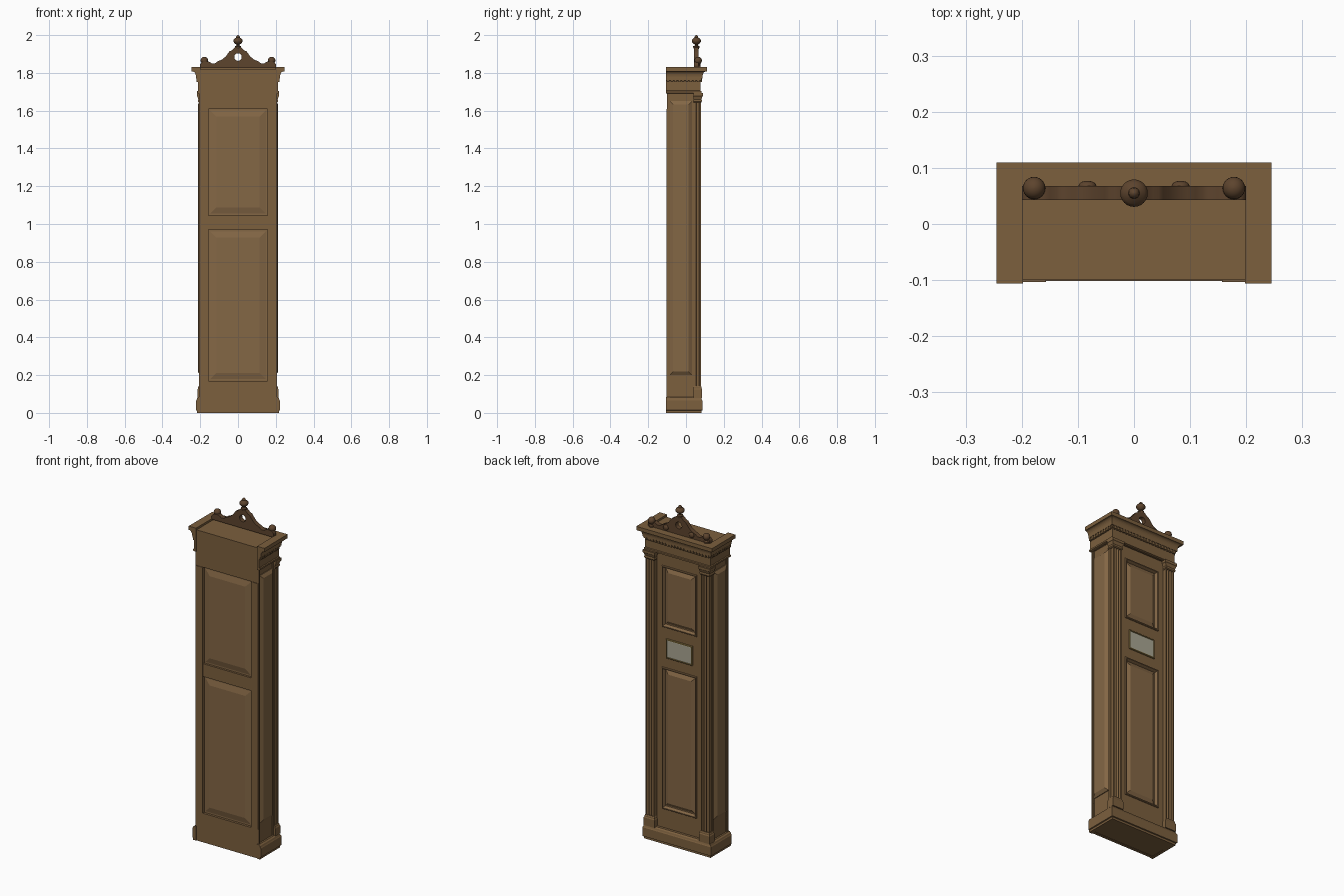
import bpy, bmesh, math
from mathutils import Vector

if "Cube" in bpy.data.objects:
    bpy.data.objects.remove(bpy.data.objects["Cube"])


def material(name, rgb):
    m = bpy.data.materials.new(name)
    m.diffuse_color = (*rgb, 1)
    m.use_nodes = True
    m.node_tree.nodes["Principled BSDF"].inputs["Base Color"].default_value = m.diffuse_color
    return m


WOOD = material("wood", (0.20, 0.115, 0.048))
PANEL = material("panel_wood", (0.23, 0.135, 0.06))
DARK = material("dark_wood", (0.11, 0.058, 0.027))
PLATE = material("plate", (0.40, 0.38, 0.29))
BRASS = material("brass", (0.25, 0.17, 0.05))


def finish(name, bm, mat, smooth=False):
    bmesh.ops.recalc_face_normals(bm, faces=bm.faces)
    me = bpy.data.meshes.new(name)
    bm.to_mesh(me)
    bm.free()
    me.materials.append(mat)
    ob = bpy.data.objects.new(name, me)
    bpy.context.collection.objects.link(ob)
    if smooth:
        bpy.ops.object.select_all(action='DESELECT')
        ob.select_set(True)
        bpy.context.view_layer.objects.active = ob
        bpy.ops.object.shade_smooth_by_angle(angle=math.radians(40))
    return ob


def loft(name, rings, mat, smooth=False):
    """Skin a stack of equal closed rings and cap both ends."""
    bm = bmesh.new()
    vr = [[bm.verts.new(p) for p in r] for r in rings]
    n = len(vr[0])
    for a, b in zip(vr, vr[1:]):
        for i in range(n):
            bm.faces.new((a[i], a[(i + 1) % n], b[(i + 1) % n], b[i]))
    bm.faces.new(vr[0])
    bm.faces.new(vr[-1])
    return finish(name, bm, mat, smooth)


def box(name, x0, x1, y0, y1, z0, z1, mat=WOOD):
    return loft(name, [[(x0, y0, z), (x1, y0, z), (x1, y1, z), (x0, y1, z)] for z in (z0, z1)], mat)


def panel(name, axis, a0, a1, z0, z1, profile, mat=PANEL):
    """Nested rectangles (inset, position along axis) facing along x or y."""
    rings = []
    for i, d in profile:
        pts = [(a0 + i, z0 + i), (a1 - i, z0 + i), (a1 - i, z1 - i), (a0 + i, z1 - i)]
        rings.append([(d, a, z) if axis == 'x' else (a, d, z) for a, z in pts])
    return loft(name, rings, mat)


def wrap(name, profile, inner_y, mat=WOOD):
    """Moulding running round both sides and the decorated face; profile is (half width, z)."""
    rings = []
    for x, z in profile:
        y, b = x - 0.135, -0.106
        rings.append([(-x, b, z), (-x, y, z), (x, y, z), (x, b, z),
                      (0.198, b, z), (0.198, inner_y, z), (-0.198, inner_y, z), (-0.198, b, z)])
    return loft(name, rings, mat)


def lathe(name, x, y, profile, mat=DARK, n=24):
    rings = [[(x + r * math.cos(t * math.tau / n), y + r * math.sin(t * math.tau / n), z)
              for t in range(n)] for r, z in profile]
    return loft(name, rings, mat, True)


# carcass
box("carcass", -0.197, 0.197, -0.088, 0.045, 0.005, 1.75)
box("head_block", -0.199, 0.199, -0.1, 0.068, 1.69, 1.818)

# plain back: frame and two raised panels
box("back_top_rail", -0.2, 0.2, -0.1, -0.085, 1.61, 1.815)
box("back_bottom_rail", -0.2, 0.2, -0.102, -0.085, 0, 0.17)
box("back_middle_rail", -0.157, 0.157, -0.1, -0.085, 0.97, 1.045)
for s in (-1, 1):
    box("back_stile", *sorted((s * 0.157, s * 0.202)), -0.103, -0.085, 0.17, 1.61)
for z0, z1 in ((0.17, 0.97), (1.045, 1.61)):
    panel("back_panel", 'y', -0.155, 0.155, z0 + 0.002, z1 - 0.002,
          [(0, -0.08), (0, -0.09), (0.008, -0.09), (0.04, -0.098)])

# plinth
wrap("plinth", [(0.216, 0), (0.216, 0.012), (0.222, 0.014), (0.222, 0.065), (0.219, 0.07),
                (0.216, 0.078), (0.208, 0.084)], 0.0)
box("plinth_core", -0.199, 0.199, -0.1, 0.06, 0.002, 0.08)

# frieze, dentils and flaring cornice
wrap("frieze", [(0.211, 1.692), (0.216, 1.694), (0.216, 1.703), (0.211, 1.706), (0.211, 1.756),
                (0.217, 1.76), (0.217, 1.775), (0.211, 1.776)], 0.066)
cove = [(0.222 + 0.019 * (1 - math.cos(t * math.pi / 12)), 1.778 + 0.03 * math.sin(t * math.pi / 12))
        for t in range(7)]
wrap("cornice", [(0.211, 1.77), (0.222, 1.77)] + cove + [(0.245, 1.808), (0.245, 1.83)], 0.066)
for i in range(-10, 11):
    box("dentil", i * 0.02 - 0.0055, i * 0.02 + 0.0055, 0.07, 0.086, 1.753, 1.771)
for s in (-1, 1):
    for i in range(9):
        y = 0.065 - i * 0.02
        box("side_dentil", *sorted((s * 0.2, s * 0.221)), y - 0.0055, y + 0.0055, 1.753, 1.771)

# sides: stiles and raised panels
for s in (-1, 1):
    box("side_back_stile", *sorted((s * 0.19, s * 0.207)), -0.1, -0.09, 0.08, 1.69)
    box("side_front_stile", *sorted((s * 0.19, s * 0.203)), 0.034, 0.042, 0.08, 1.69)
    panel("side_panel", 'x', -0.086, 0.032, 0.2, 1.65,
          [(0, s * 0.19), (0, s * 0.201), (0.018, s * 0.213)])

# fluted pilasters with stepped capital and base
for s in (-1, 1):
    cx = s * 0.179
    sec = [(-0.028, 0.04), (-0.028, 0.079)]
    for c in (-0.016, 0, 0.016):
        sec += [(c - 0.0055 * math.cos(t * math.pi / 6), 0.079 - 0.006 * math.sin(t * math.pi / 6))
                for t in range(7)]
    sec += [(0.028, 0.079), (0.028, 0.072), (0.024, 0.069), (0.024, 0.055), (0.028, 0.052), (0.028, 0.04)]
    loft("pilaster_shaft", [[(cx + s * x, y, z) for x, y in sec] for z in (0.13, 1.66)], WOOD)
    for part, levels in (
            ("pilaster_base", [(0.035, 0.08), (0.035, 0.125), (0.032, 0.13), (0.032, 0.136), (0.029, 0.142)]),
            ("pilaster_capital", [(0.029, 1.643), (0.033, 1.648), (0.033, 1.656), (0.031, 1.66),
                                  (0.036, 1.675), (0.039, 1.678), (0.039, 1.693)])):
        loft(part, [[(cx - w, 0.04, z), (cx + w, 0.04, z), (cx + w, 0.051 + w, z), (cx - w, 0.051 + w, z)]
                    for w, z in levels], WOOD)

# decorated door: frame, moulded panels
for s in (-1, 1):
    box("door_stile", *sorted((s * 0.108, s * 0.146)), 0.04, 0.06, 0.085, 1.69)
for z0, z1 in ((0.085, 0.2), (1.02, 1.265), (1.615, 1.69)):
    box("door_rail", -0.108, 0.108, 0.04, 0.06, z0, z1)
for z0, z1 in ((0.195, 1.025), (1.26, 1.62)):
    panel("door_panel", 'y', -0.113, 0.113, z0, z1,
          [(0, 0.042), (0, 0.063), (0.003, 0.067), (0.008, 0.067), (0.012, 0.058),
           (0.015, 0.05), (0.02, 0.05), (0.038, 0.059)])

# blank plate in a thin frame on the door
panel("plate_frame", 'y', -0.086, 0.086, 1.083, 1.197,
      [(0, 0.055), (0, 0.064), (0.003, 0.067), (0.007, 0.067), (0.009, 0.063)], BRASS)
panel("plate", 'y', -0.078, 0.078, 1.091, 1.189, [(0, 0.058), (0, 0.0645), (0.001, 0.065)], PLATE)

# pierced crest board
half = [(0.2, 1.825), (0.2, 1.848), (0.19, 1.858), (0.165, 1.862), (0.15, 1.858), (0.138, 1.85),
        (0.122, 1.85), (0.11, 1.86), (0.095, 1.866), (0.08, 1.874), (0.064, 1.888), (0.052, 1.905),
        (0.044, 1.915), (0.034, 1.918), (0.022, 1.93), (0.012, 1.938)]
outline = half + [(-x, z) for x, z in reversed(half)]
hole = [(0.02 * math.cos(t * math.tau / 24), 1.884 + 0.02 * math.sin(t * math.tau / 24)) for t in range(24)]
cu = bpy.data.curves.new("crest_board", 'CURVE')
cu.dimensions, cu.fill_mode, cu.extrude = '2D', 'BOTH', 0.0125
for pts in (outline, hole):
    sp = cu.splines.new('POLY')
    sp.points.add(len(pts) - 1)
    for p, (x, z) in zip(sp.points, pts):
        p.co = (x, z, 0, 1)
    sp.use_cyclic_u = True
cu.materials.append(DARK)
crest = bpy.data.objects.new("crest_board", cu)
bpy.context.collection.objects.link(crest)
crest.rotation_euler = (math.pi / 2, 0, 0)
crest.location = (0, 0.055, 0)
bpy.ops.object.select_all(action='DESELECT')
crest.select_set(True)
bpy.context.view_layer.objects.active = crest
bpy.ops.object.convert(target='MESH')

# centre finial, end balls and rosettes
lathe("centre_finial", 0, 0.055,
      [(0.012, 1.925), (0.017, 1.936), (0.017, 1.941), (0.008, 1.945), (0.008, 1.95), (0.018, 1.956),
       (0.0245, 1.966), (0.0245, 1.973), (0.019, 1.981), (0.01, 1.987), (0.009, 1.993), (0.005, 1.998),
       (0.001, 2.0)])
for s in (-1, 1):
    ball = [(max(0.001, 0.02 * math.sin(t * math.pi / 12)), 1.865 - 0.02 * math.cos(t * math.pi / 12))
            for t in range(13)]
    lathe("end_ball", s * 0.178, 0.064, [(0.014, 1.828), (0.014, 1.838), (0.008, 1.845)] + ball[2:])
    bm = bmesh.new()
    bmesh.ops.create_uvsphere(bm, u_segments=20, v_segments=10, radius=1)
    bmesh.ops.scale(bm, vec=Vector((0.016, 0.009, 0.016)), verts=bm.verts)
    bmesh.ops.translate(bm, vec=Vector((s * 0.083, 0.068, 1.85)), verts=bm.verts)
    finish("crest_rosette", bm, DARK, True)
